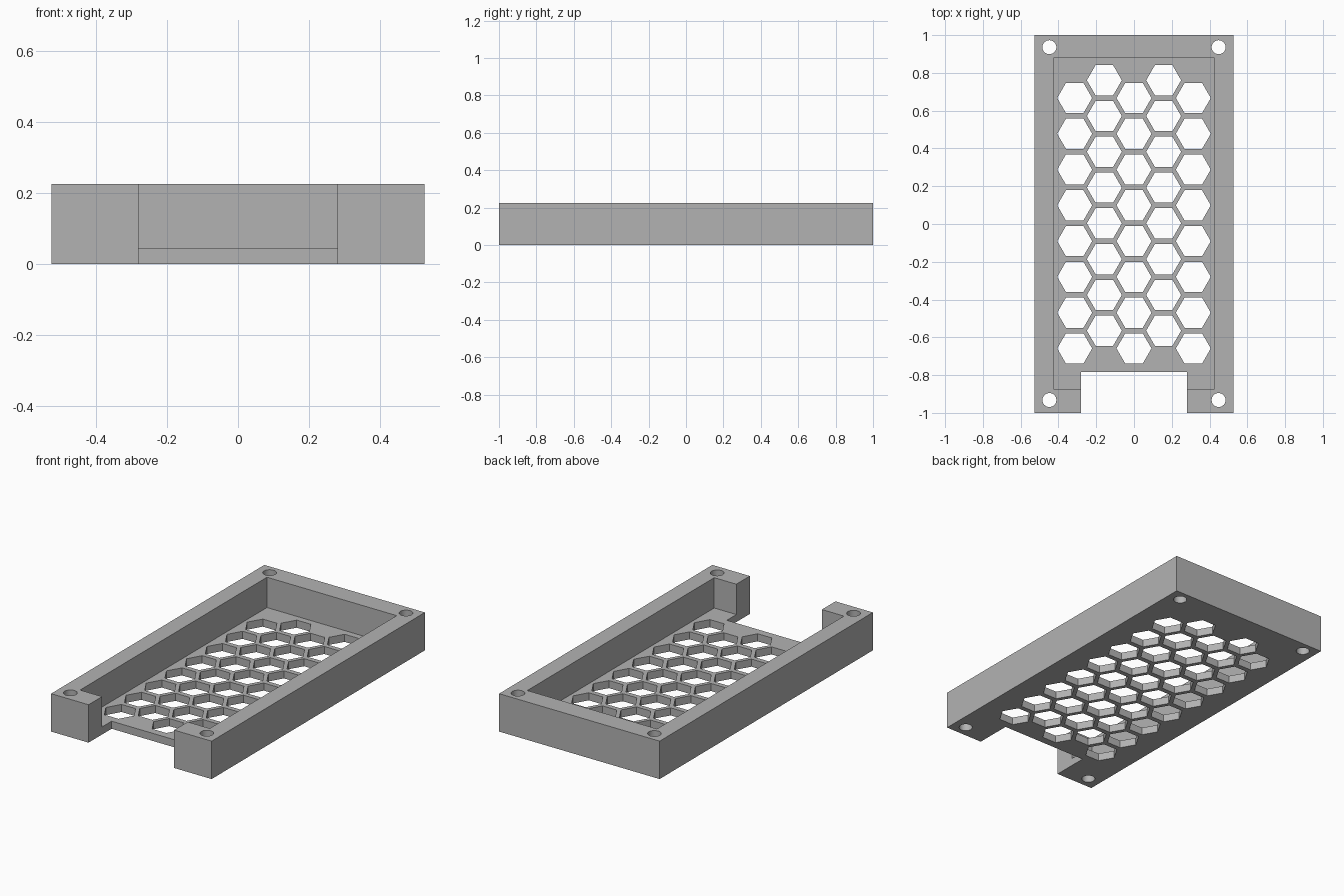
import bpy
import bmesh
from math import tau
from mathutils import Matrix, Vector

if "Cube" in bpy.data.objects:
    bpy.data.objects.remove(bpy.data.objects["Cube"], do_unlink=True)

HALF_X, HALF_Y, HEIGHT, FLOOR = 0.527, 1.0, 0.225, 0.045


def add_box(bm, x0, x1, y0, y1, z0, z1):
    size = Vector((x1 - x0, y1 - y0, z1 - z0))
    centre = Vector((x0 + x1, y0 + y1, z0 + z1)) / 2
    bmesh.ops.create_cube(bm, size=1, matrix=Matrix.Translation(centre) @ Matrix.Diagonal(size).to_4x4())


def add_prism(bm, x, y, radius, sides, z0, z1):
    # A quarter turn points the first corner along x, giving hexagons flat front and back edges
    place = Matrix.Translation((x, y, (z0 + z1) / 2)) @ Matrix.Rotation(tau / 4, 4, "Z")
    bmesh.ops.create_cone(bm, cap_ends=True, segments=sides, radius1=radius, radius2=radius,
                          depth=z1 - z0, matrix=place)


def make_object(name, bm):
    mesh = bpy.data.meshes.new(name)
    bm.to_mesh(mesh)
    bm.free()
    obj = bpy.data.objects.new(name, mesh)
    bpy.context.collection.objects.link(obj)
    return obj


def cut(target, cutter):
    mod = target.modifiers.new(cutter.name, "BOOLEAN")
    mod.operation = "DIFFERENCE"
    mod.solver = "EXACT"
    mod.object = cutter
    bpy.ops.object.select_all(action="DESELECT")
    bpy.context.view_layer.objects.active = target
    target.select_set(True)
    bpy.ops.object.modifier_apply(modifier=mod.name)
    bpy.data.objects.remove(cutter, do_unlink=True)


# Solid tray block
bm = bmesh.new()
add_box(bm, -HALF_X, HALF_X, -HALF_Y, HALF_Y, 0, HEIGHT)
tray = make_object("vented_tray", bm)

# Inner recess above the floor
bm = bmesh.new()
add_box(bm, -0.426, 0.426, -0.873, 0.88, FLOOR, HEIGHT + 0.1)
cut(tray, make_object("recess_cutter", bm))

# Front opening, through wall and floor
bm = bmesh.new()
add_box(bm, -0.281, 0.281, -HALF_Y - 0.1, -0.784, -0.1, HEIGHT + 0.1)
cut(tray, make_object("opening_cutter", bm))

# Honeycomb vents in the floor and round screw holes in the corners
bm = bmesh.new()
for col in range(-2, 3):
    first = 0.667 if col % 2 == 0 else 0.761
    for row in range(8):
        add_prism(bm, col * 0.157, first - row * 0.1894, 0.0925, 6, -0.1, 0.1)
for x in (-0.448, 0.448):
    for y in (-0.932, 0.936):
        add_prism(bm, x, y, 0.037, 32, -0.1, HEIGHT + 0.1)
cut(tray, make_object("vent_cutter", bm))

# Single grey material
grey = bpy.data.materials.new("plain_grey")
grey.use_nodes = True
colour = (0.45, 0.45, 0.45, 1)
grey.diffuse_color = colour
grey.node_tree.nodes["Principled BSDF"].inputs["Base Color"].default_value = colour
tray.data.materials.clear()
tray.data.materials.append(grey)
bpy.ops.object.shade_smooth_by_angle()
